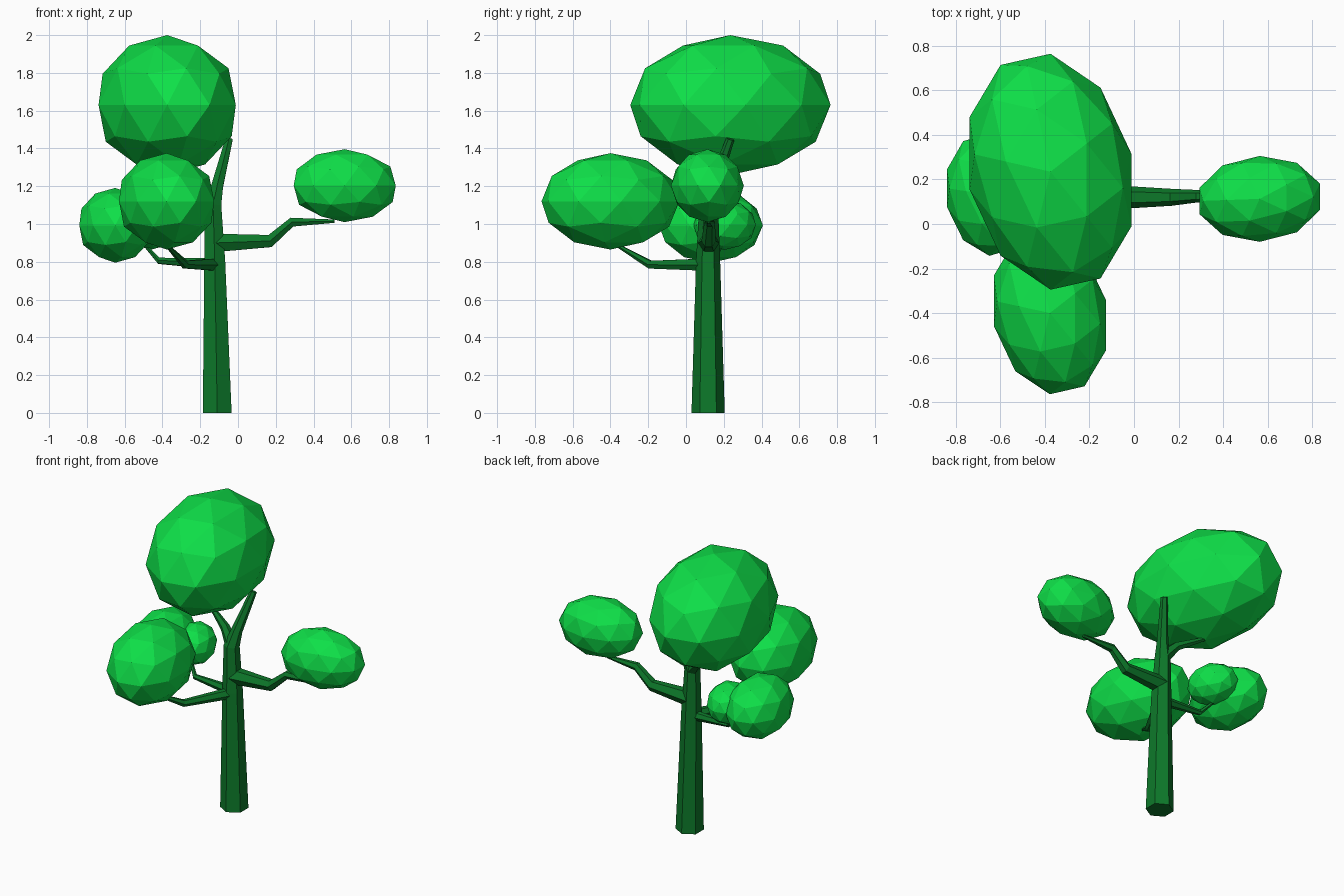
import bpy, bmesh, math
from mathutils import Matrix, Vector

if "Cube" in bpy.data.objects:
    bpy.data.objects.remove(bpy.data.objects["Cube"])


def material(name, rgb):
    m = bpy.data.materials.new(name)
    m.diffuse_color = (*rgb, 1)
    m.use_nodes = True
    m.node_tree.nodes["Principled BSDF"].inputs["Base Color"].default_value = m.diffuse_color
    return m


LEAF = material("leaf_green", (0.0045, 0.74, 0.065))
WOOD = material("dark_green_wood", (0.004, 0.19, 0.023))


def finish(name, bm, mat):
    bmesh.ops.recalc_face_normals(bm, faces=bm.faces)
    me = bpy.data.meshes.new(name)
    bm.to_mesh(me)
    bm.free()
    me.materials.append(mat)
    ob = bpy.data.objects.new(name, me)
    bpy.context.collection.objects.link(ob)


def foliage(name, center, radii, skew):
    """Low-poly leaf clump: stretched icosphere, skewed in plan."""
    bm = bmesh.new()
    bmesh.ops.create_icosphere(bm, subdivisions=2, radius=1)
    rx, ry, rz = radii
    shape = Matrix(((rx, 0, 0, 0), (skew, ry, 0, 0), (0, 0, rz, 0), (0, 0, 0, 1)))
    bm.transform(Matrix.Translation(center) @ shape @ Matrix.Rotation(math.pi, 4, 'Z'))
    finish(name, bm, LEAF)


def limb(name, path, sides=6):
    """Tapered faceted tube through (x, y, z, radius) points."""
    bm = bmesh.new()
    pts = [Vector(p[:3]) for p in path]
    rings = []
    for i, p in enumerate(pts):
        tan = (pts[min(i + 1, len(pts) - 1)] - pts[max(i - 1, 0)]).normalized()
        if p.z == 0:
            tan = Vector((0, 0, 1))
        q = Vector((0, 0, 1)).rotation_difference(tan)
        ring = []
        for k in range(sides):
            a = 2 * math.pi * (k + 0.5) / sides
            ring.append(bm.verts.new(p + q @ Vector((math.cos(a), math.sin(a), 0)) * path[i][3]))
        rings.append(ring)
    for a, b in zip(rings, rings[1:]):
        for k in range(sides):
            j = (k + 1) % sides
            bm.faces.new((a[k], a[j], b[j], b[k]))
    bm.faces.new(rings[0])
    bm.faces.new(rings[-1])
    finish(name, bm, WOOD)


# Leaf clumps
foliage("crown_foliage", (-0.375, 0.235, 1.63), (0.382, 0.53, 0.37), -0.087)
foliage("right_foliage", (0.565, 0.113, 1.203), (0.284, 0.193, 0.193), 0.01)
foliage("front_foliage", (-0.378, -0.40, 1.12), (0.265, 0.365, 0.255), -0.058)
foliage("left_foliage", (-0.65, 0.132, 0.993), (0.2, 0.275, 0.198), -0.03)
foliage("small_foliage", (-0.465, 0.205, 0.995), (0.137, 0.165, 0.132), -0.025)

# Trunk and branches
limb("trunk", [(-0.11, 0.117, 0, 0.088), (-0.123, 0.117, 0.8, 0.064),
               (-0.132, 0.12, 1.1, 0.05), (-0.11, 0.145, 1.2, 0.036), (-0.047, 0.235, 1.45, 0.022)])
limb("crown_branch", [(-0.13, 0.125, 1.1, 0.045), (-0.21, 0.16, 1.19, 0.03),
                      (-0.39, 0.24, 1.28, 0.012)])
limb("right_branch", [(-0.12, 0.12, 0.9, 0.056), (0.17, 0.12, 0.91, 0.038),
                      (0.285, 0.125, 1.01, 0.028), (0.51, 0.12, 1.015, 0.01)])
limb("front_branch", [(-0.12, 0.11, 0.785, 0.037), (-0.28, -0.19, 0.785, 0.024),
                      (-0.375, -0.36, 0.885, 0.01)])
limb("left_branch", [(-0.12, 0.12, 0.79, 0.034), (-0.42, 0.135, 0.805, 0.018),
                     (-0.485, 0.185, 0.88, 0.01)])
